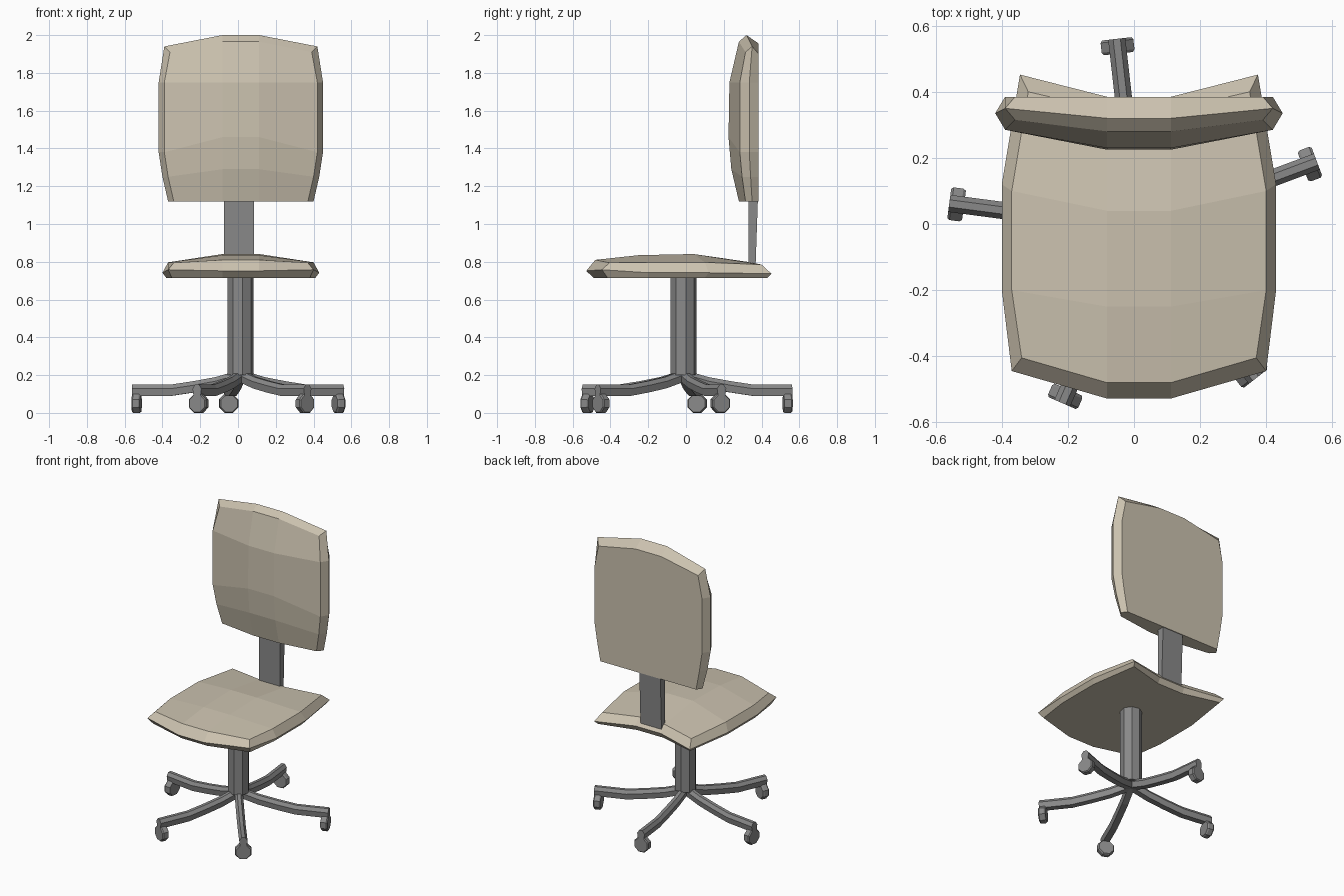
import bpy, bmesh, math
from mathutils import Vector, Matrix

if "Cube" in bpy.data.objects:
    bpy.data.objects.remove(bpy.data.objects["Cube"])

CX, CY = 0.013, -0.013


def material(name, rgb):
    m = bpy.data.materials.new(name)
    m.diffuse_color = (*rgb, 1)
    m.use_nodes = True
    m.node_tree.nodes["Principled BSDF"].inputs["Base Color"].default_value = m.diffuse_color
    return m


TAN = material("tan fabric", (0.60, 0.54, 0.43))
GREY = material("grey metal", (0.25, 0.25, 0.25))


def finish(bm, name, mat):
    bmesh.ops.recalc_face_normals(bm, faces=bm.faces)
    me = bpy.data.meshes.new(name)
    bm.to_mesh(me)
    bm.free()
    me.materials.append(mat)
    ob = bpy.data.objects.new(name, me)
    bpy.context.collection.objects.link(ob)
    return ob


def cushion(name, face, rim, back, crown):
    """Padded panel: three half outlines (mid, edges..., mid) mirrored and
    bridged; crown holds the raised middle points of the padded face."""
    bm = bmesh.new()

    def pair(p):
        return [bm.verts.new((0.015 + s * p[0], p[1], p[2])) for s in (1, -1)]

    loops = [[pair(p) for p in half] for half in (face, rim, back)]
    rings = [[a for a, b in lp] + [b for a, b in reversed(lp)] for lp in loops]
    for r0, r1 in zip(rings, rings[1:]):
        n = len(r0)
        for i in range(n):
            j = (i + 1) % n
            bm.faces.new((r0[i], r0[j], r1[j], r1[i]))
    # padded face as a three-column grid
    f = loops[0]
    mids = [f[0]] + [pair(p) for p in crown] + [f[-1]]
    edges = f[1:-1]
    for m0, m1, e0, e1 in zip(mids, mids[1:], edges, edges[1:]):
        bm.faces.new((m0[0], m0[1], m1[1], m1[0]))
        for s in (0, 1):
            bm.faces.new((m0[s], e0[s], e1[s], m1[s]))
    bm.faces.new(rings[2])
    return finish(bm, name, TAN)


M = 0.097  # half width of the middle column

# seat
cushion("seat",
        [(M, -.48, .81), (.355, -.405, .795), (.385, -.2, .797), (.385, .1, .797),
         (.335, .40, .785), (M, .345, .797)],
        [(M, -.528, .752), (.385, -.445, .758), (.415, -.2, .742), (.415, .12, .742),
         (.36, .452, .737), (M, .385, .75)],
        [(M, -.49, .715), (.365, -.415, .715), (.395, -.2, .715), (.395, .1, .715),
         (.345, .43, .715), (M, .365, .715)],
        [(M, -.25, .835), (M, .04, .841)])

# backrest
cushion("backrest",
        [(M, .28, 1.12), (.355, .315, 1.12), (.385, .297, 1.25), (.405, .285, 1.38),
         (.405, .285, 1.75), (.375, .315, 1.91), (M, .28, 1.965)],
        [(M, .325, 1.12), (.385, .35, 1.12), (.415, .342, 1.25), (.435, .335, 1.38),
         (.435, .335, 1.75), (.405, .35, 1.94), (M, .32, 2.0)],
        [(M, .385, 1.12), (.36, .385, 1.12), (.385, .385, 1.25), (.405, .385, 1.38),
         (.405, .385, 1.75), (.375, .385, 1.90), (M, .385, 1.955)],
        [(M, .24, 1.29), (M, .225, 1.46), (M, .23, 1.75)])


def sweep(name, sections):
    """Skin a list of equal-length point rings and cap the ends."""
    bm = bmesh.new()
    rings = [[bm.verts.new(p) for p in s] for s in sections]
    for r0, r1 in zip(rings, rings[1:]):
        n = len(r0)
        for i in range(n):
            j = (i + 1) % n
            bm.faces.new((r0[i], r0[j], r1[j], r1[i]))
    bm.faces.new(rings[0])
    bm.faces.new(rings[-1])
    return finish(bm, name, GREY)


def slab(y0, y1, z):
    return [(-.073, y0, z), (.085, y0, z), (.085, y1, z), (-.073, y1, z)]


# backrest bracket
sweep("back_bracket", [slab(.33, .368, .765), slab(.33, .383, 1.2)])


# gas column
def octagon(z):
    return [(CX + .069 * math.cos(a), CY + .069 * math.sin(a), z)
            for a in (math.radians(10 + 45 * k) for k in range(8))]


sweep("column", [octagon(.2), octagon(.74)])

# star base legs and casters
PATH = [(0.0, .228), (.13, .19), (.25, .168), (.37, .15), (.577, .15)]
SECTION = [(-.011, 0), (.011, 0), (.026, -.022), (.02, -.06), (-.02, -.06), (-.026, -.022)]
for k, deg in enumerate((20.5, 96.5, 172.5, 246.5, 308)):
    place = Matrix.Translation((CX, CY, 0)) @ Matrix.Rotation(math.radians(deg), 4, 'Z')
    sweep(f"base_leg_{k + 1}",
          [[place @ Vector((r, w, z + h)) for w, h in SECTION] for r, z in PATH])
    sweep(f"caster_{k + 1}",
          [[place @ Vector((r, R * math.cos(a), .05 + R * math.sin(a)))
            for a in (math.radians(22.5 + 45 * i) for i in range(8))]
           for r, R in ((.532, .048), (.54, .054), (.57, .054), (.577, .048))])
